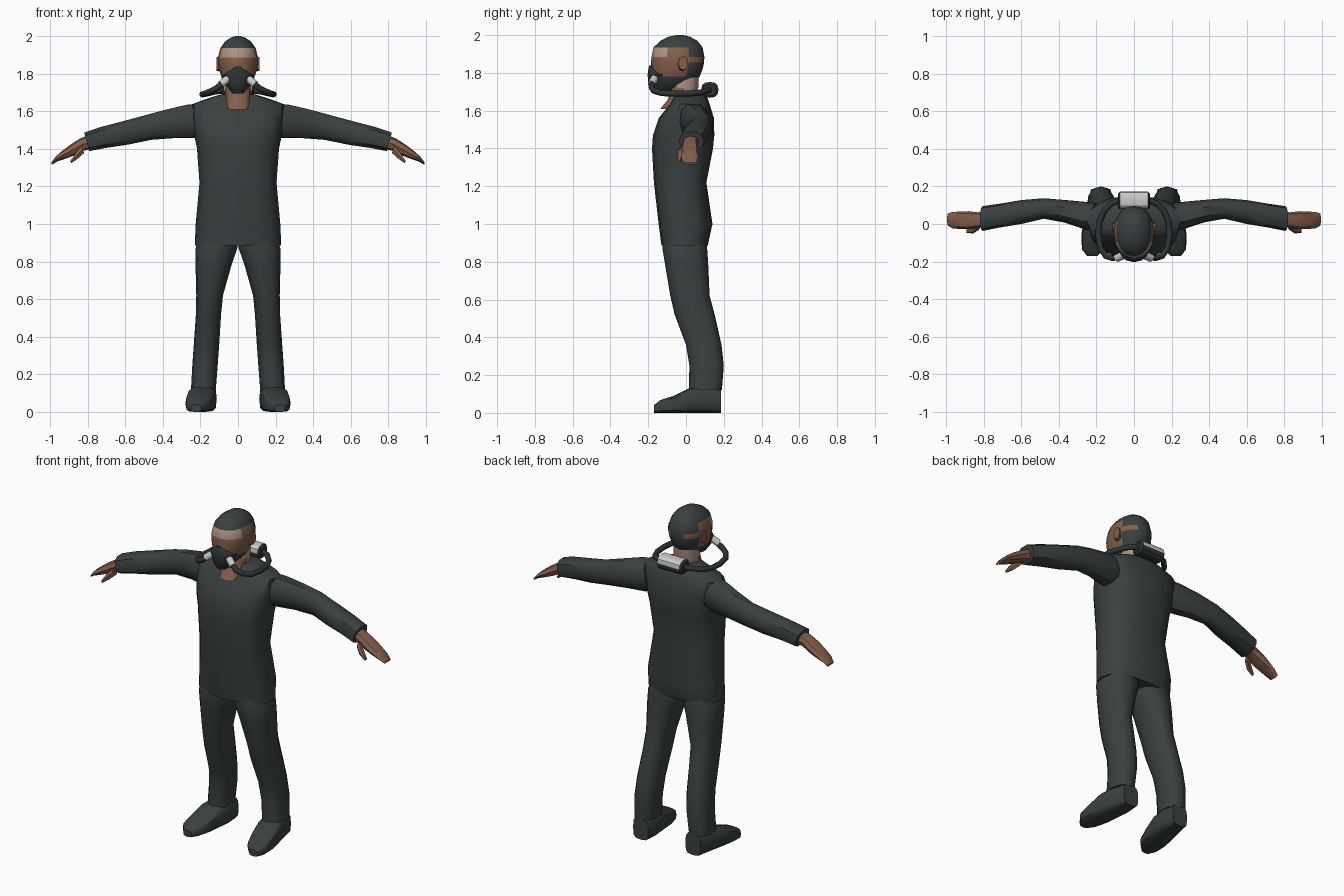
import bpy, bmesh, math
from mathutils import Vector


def material(name, r, g, b):
    m = bpy.data.materials.new(name)
    m.diffuse_color = (r, g, b, 1)
    return m


CLOTH = material("dark_cloth", 0.042, 0.051, 0.051)
SKIN = material("brown_skin", 0.235, 0.115, 0.07)
PALE = material("pale_skin", 0.42, 0.29, 0.22)
METAL = material("light_metal", 0.60, 0.60, 0.59)
RUBBER = material("dark_rubber", 0.028, 0.034, 0.034)


def finish(bm, name, mats, rule=None, angle=40):
    bmesh.ops.recalc_face_normals(bm, faces=bm.faces)
    bm.normal_update()
    for f in bm.faces:
        if rule:
            f.material_index = rule(f.calc_center_median(), f.normal)
    me = bpy.data.meshes.new(name)
    bm.to_mesh(me)
    bm.free()
    for m in mats:
        me.materials.append(m)
    ob = bpy.data.objects.new(name, me)
    bpy.context.collection.objects.link(ob)
    if angle:
        bpy.ops.object.select_all(action='DESELECT')
        ob.select_set(True)
        bpy.context.view_layer.objects.active = ob
        bpy.ops.object.shade_smooth_by_angle(angle=math.radians(angle))
    return ob


def bridge(bm, loops):
    n = len(loops[0])
    for a, b in zip(loops, loops[1:]):
        for i in range(n):
            j = (i + 1) % n
            bm.faces.new((a[i], a[j], b[j], b[i]))
    bm.faces.new(loops[0])
    bm.faces.new(loops[-1])


def loft(name, axis, rings, mats, n=12, power=2.4, shear=0, side=1, rule=None, angle=40):
    """Rings are (position, u_min, u_max, v_min, v_max); the other axes keep x, y, z order."""
    bm = bmesh.new()
    loops = []
    for t, u0, u1, v0, v1 in rings:
        loop = []
        for i in range(n):
            a = 2 * math.pi * i / n
            c, s = math.cos(a), math.sin(a)
            u = (u0 + u1) / 2 + (u1 - u0) / 2 * math.copysign(abs(c) ** (2 / power), c)
            dv = (v1 - v0) / 2 * math.copysign(abs(s) ** (2 / power), s)
            v, w = (v0 + v1) / 2 + dv, t + shear * dv
            p = {'x': (w, u, v), 'y': (u, w, v), 'z': (u, v, w)}[axis]
            loop.append(bm.verts.new((p[0] * side, p[1], p[2])))
        loops.append(loop)
    bridge(bm, loops)
    return finish(bm, name, mats, rule, angle)


def tube(name, pts, radius, mat, n=8):
    pts = [Vector(p) for p in pts]
    bm = bmesh.new()
    loops = []
    for k, p in enumerate(pts):
        d = (pts[min(k + 1, len(pts) - 1)] - pts[max(k - 1, 0)]).normalized()
        u = d.cross(Vector((0, 0, 1))).normalized()
        v = u.cross(d)
        loops.append([bm.verts.new(p + radius * (u * math.cos(2 * math.pi * i / n)
                      + v * math.sin(2 * math.pi * i / n))) for i in range(n)])
    bridge(bm, loops)
    return finish(bm, name, [mat], angle=50)


# Pullover
loft("pullover", 'z', [
    (0.885, -.23, .23, -.13, .115), (1.00, -.225, .225, -.145, .14),
    (1.22, -.205, .205, -.17, .108), (1.40, -.218, .218, -.18, .143),
    (1.47, -.232, .232, -.175, .15), (1.56, -.243, .243, -.145, .148),
    (1.635, -.25, .25, -.085, .125), (1.665, -.17, .17, -.07, .115),
    (1.69, -.09, .09, -.06, .09)], [CLOTH], n=16, power=2.6)

# Neck with bare chest opening, paler towards the back
loft("neck", 'z', [
    (1.61, -.055, .055, -.135, .0), (1.66, -.072, .072, -.095, .04),
    (1.72, -.07, .07, -.08, .065), (1.80, -.07, .07, -.08, .065)],
    [SKIN, PALE], rule=lambda c, n: int(c.z > 1.66 and c.y > -.03))


# Head with a tight hood; face left bare
def head_colour(c, n):
    if c.z > 1.94 or c.z < 1.79:
        return 1
    if c.y > 0.0 and not (c.y > .03 and 1.85 < c.z < 1.89 and abs(c.x) > .05):
        return 1
    return 2 if c.z > 1.885 and c.y < -.09 else 0


loft("head", 'z', [
    (1.705, -.03, .03, -.165, -.06), (1.74, -.065, .065, -.18, .03),
    (1.78, -.088, .088, -.182, .072), (1.82, -.1, .1, -.183, .088),
    (1.855, -.106, .106, -.185, .096), (1.885, -.107, .107, -.183, .097),
    (1.935, -.094, .094, -.172, .088), (1.97, -.07, .07, -.135, .06),
    (1.992, -.038, .038, -.09, .02), (2.0, -.012, .012, -.05, -.015)],
    [SKIN, CLOTH, PALE], n=16, power=2.2, rule=head_colour)

# Breathing mask over nose and mouth
loft("mask", 'z', [
    (1.695, -.03, .03, -.18, -.09), (1.735, -.062, .062, -.2, -.06),
    (1.79, -.08, .08, -.203, -.06), (1.815, -.055, .055, -.2, -.06),
    (1.838, -.018, .018, -.195, -.1)], [RUBBER], n=12, power=2.1)

# Air canister behind the neck, light on top
loft("air_canister", 'x', [
    (-.085, .09, .16, 1.68, 1.74), (-.075, .08, .172, 1.668, 1.752),
    (.075, .08, .172, 1.668, 1.752), (.085, .09, .16, 1.68, 1.74)],
    [RUBBER, METAL], n=12, power=2.5, angle=30,
    rule=lambda c, n: int(n.z > -.1 and abs(n.x) < .5))

for side, label in ((1, "left"), (-1, "right")):
    # Sleeve and hand
    loft(label + "_sleeve", 'x', [
        (.20, -.035, .11, 1.47, 1.64), (.25, -.033, .117, 1.455, 1.638),
        (.37, .008, .128, 1.453, 1.61), (.48, .028, .137, 1.445, 1.58),
        (.60, .0, .127, 1.42, 1.548), (.72, -.02, .107, 1.402, 1.517),
        (.805, -.037, .095, 1.386, 1.488)], [CLOTH], n=10, shear=.28, side=side)
    loft(label + "_hand", 'x', [
        (.78, -.015, .07, 1.40, 1.475), (.83, -.02, .062, 1.39, 1.455),
        (.88, -.028, .068, 1.365, 1.424), (.93, -.026, .066, 1.345, 1.388),
        (.965, -.024, .064, 1.333, 1.36), (.992, -.008, .056, 1.315, 1.327)],
        [SKIN], n=8, shear=.3, side=side)
    loft(label + "_thumb", 'x', [
        (.825, -.03, .01, 1.375, 1.42), (.855, -.05, -.012, 1.347, 1.385),
        (.89, -.048, -.028, 1.322, 1.337)], [SKIN], n=6, shear=.3, side=side)

    # Trouser leg
    loft(label + "_trouser_leg", 'z', [
        (.12, .118, .25, .015, .19), (.25, .108, .243, .018, .2),
        (.36, .1, .235, .0, .188), (.52, .09, .224, -.06, .152),
        (.62, .08, .222, -.083, .125), (.78, .035, .226, -.11, .118),
        (.87, .004, .226, -.125, .112), (.93, .0, .2, -.12, .105)],
        [CLOTH], n=12, side=side)

    # Shoe, toes turned outwards
    loft(label + "_shoe", 'y', [
        (-.17, .195, .25, .0, .04), (-.135, .158, .277, .0, .068),
        (-.06, .132, .28, .0, .092), (.02, .12, .268, .0, .132),
        (.1, .113, .25, .0, .14), (.185, .125, .228, .0, .13)],
        [CLOTH], n=12, power=3.6, side=side)

    # Ear
    loft(label + "_ear", 'x', [
        (.095, -.045, .005, 1.81, 1.88), (.114, -.04, .012, 1.815, 1.89)],
        [SKIN], n=8, side=side)

    # Mask valve and hose to the canister
    tube(label + "_valve", [(side * .055, -.165, 1.772), (side * .092, -.182, 1.742)],
         .021, METAL)
    tube(label + "_hose", [(side * x, y, z) for x, y, z in (
        (.08, -.175, 1.75), (.115, -.182, 1.722), (.15, -.17, 1.705),
        (.178, -.13, 1.693), (.19, -.06, 1.69), (.185, .01, 1.69),
        (.16, .07, 1.695), (.12, .11, 1.705), (.075, .125, 1.71))], .016, RUBBER)
